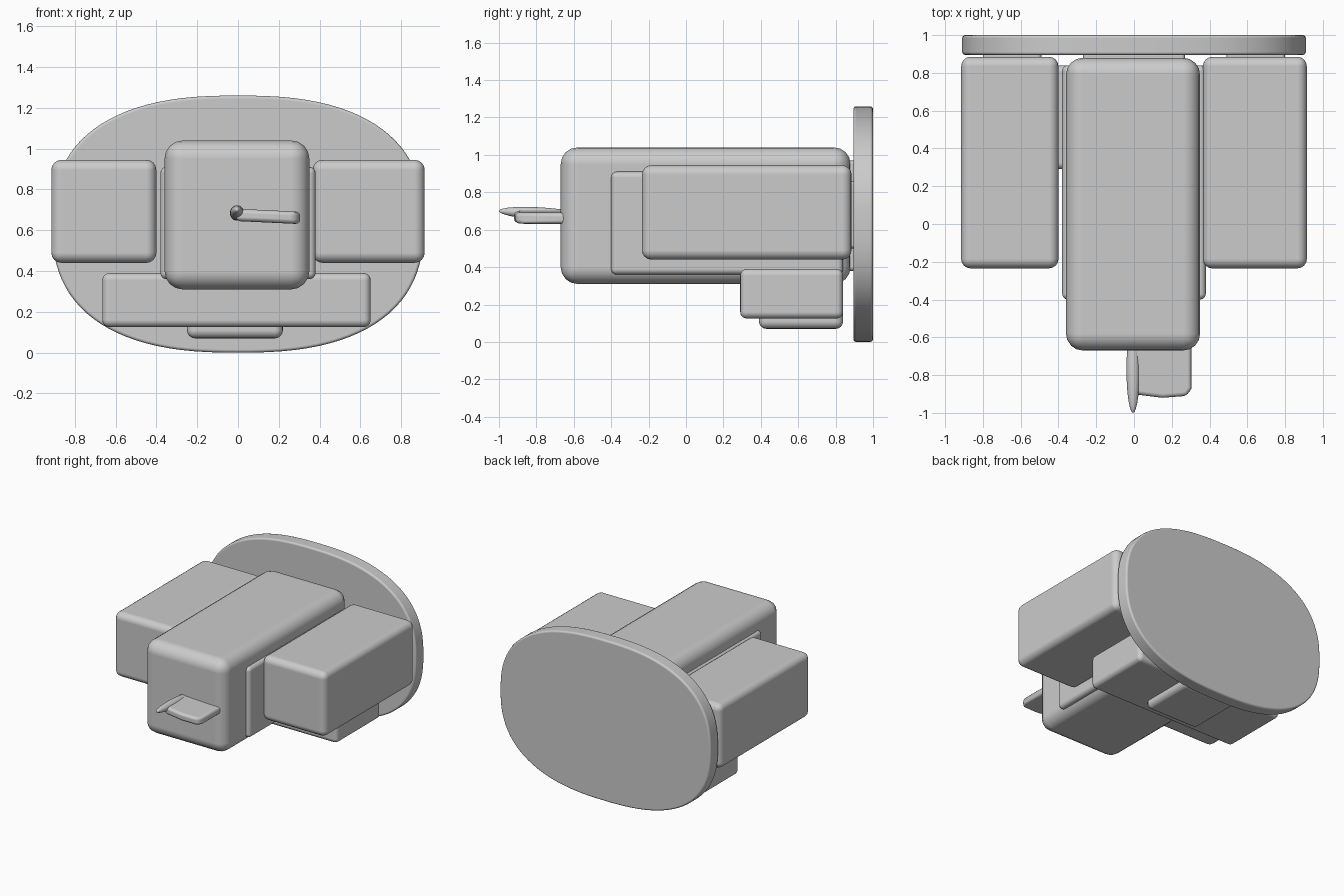
import bpy, bmesh, math

if "Cube" in bpy.data.objects:
    bpy.data.objects.remove(bpy.data.objects["Cube"])


def finish(obj, radius, segments=4):
    """Round the edges and shade smoothly."""
    bev = obj.modifiers.new("rounding", 'BEVEL')
    bev.width = radius
    bev.segments = segments
    bev.limit_method = 'ANGLE'
    bev.angle_limit = math.radians(40)
    bev.harden_normals = True
    for p in obj.data.polygons:
        p.use_smooth = True
    return obj


def from_bmesh(name, bm):
    bmesh.ops.recalc_face_normals(bm, faces=bm.faces)
    mesh = bpy.data.meshes.new(name)
    bm.to_mesh(mesh)
    bm.free()
    obj = bpy.data.objects.new(name, mesh)
    bpy.context.collection.objects.link(obj)
    return obj


def box(name, x, y, z, radius):
    """Rounded box given by its (min, max) extents."""
    bm = bmesh.new()
    bmesh.ops.create_cube(bm, size=1)
    for v in bm.verts:
        v.co = [(a + b) / 2 + c * (b - a) for c, (a, b) in zip(v.co, (x, y, z))]
    return finish(from_bmesh(name, bm), radius)


def prism(name, outline, depth, radius):
    """Extrude a closed outline of 3D points along a vector."""
    bm = bmesh.new()
    face = bm.faces.new([bm.verts.new(p) for p in outline])
    ext = bmesh.ops.extrude_face_region(bm, geom=[face], use_keep_orig=True)
    verts = [g for g in ext["geom"] if isinstance(g, bmesh.types.BMVert)]
    bmesh.ops.translate(bm, verts=verts, vec=depth)
    return finish(from_bmesh(name, bm), radius, 3)


# Back plate: fat oval standing upright
def power(c, e=2 / 2.5):
    return math.copysign(abs(c) ** e, c)


oval = []
for i in range(96):
    a = math.tau * (i + 0.5) / 96
    oval.append((0.91 * power(math.cos(a)), 0.895, 0.63 + 0.63 * power(math.sin(a))))
prism("back_plate", oval, (0, 0.105, 0), 0.015)

# Central body with thin side panels
box("main_body", (-0.36, 0.35), (-0.67, 0.88), (0.31, 1.04), 0.09)
box("main_body_joint", (-0.27, 0.27), (0.82, 0.91), (0.38, 0.97), 0.02)
for s, side in ((-1, "left"), (1, "right")):
    xs = sorted((s * 0.28, s * 0.38))
    box(side + "_panel", xs, (-0.40, 0.84), (0.36, 0.91), 0.03)
    # Side pods and their joints to the plate
    xs = sorted((s * (0.40 if s < 0 else 0.365), s * 0.915))
    box(side + "_pod", xs, (-0.235, 0.885), (0.44, 0.945), 0.05)
    xs = sorted((s * 0.49, s * 0.80))
    box(side + "_pod_joint", xs, (0.84, 0.91), (0.50, 0.86), 0.02)

# Lower crossbar and foot
box("lower_bar", (-0.665, 0.65), (0.29, 0.84), (0.125, 0.39), 0.035)
box("lower_foot", (-0.25, 0.22), (0.39, 0.84), (0.07, 0.22), 0.04)

# Front lever: tapering rod with a flat blade on one side
bm = bmesh.new()
bmesh.ops.create_uvsphere(bm, u_segments=20, v_segments=14, radius=1)
for v in bm.verts:
    x, y, z = v.co
    t = z
    v.co = (-0.005 + 0.035 * x, -0.77 + 0.23 * t, 0.685 + 0.034 * y - 0.015 * t)
finish(from_bmesh("lever_rod", bm), 0.0)

blade = [(-0.01, -0.62, 0.645), (0.305, -0.62, 0.63), (0.305, -0.87, 0.63),
         (0.28, -0.91, 0.632), (0.15, -0.92, 0.638), (-0.01, -0.90, 0.645)]
prism("lever_blade", blade, (0, 0, 0.06), 0.022)
